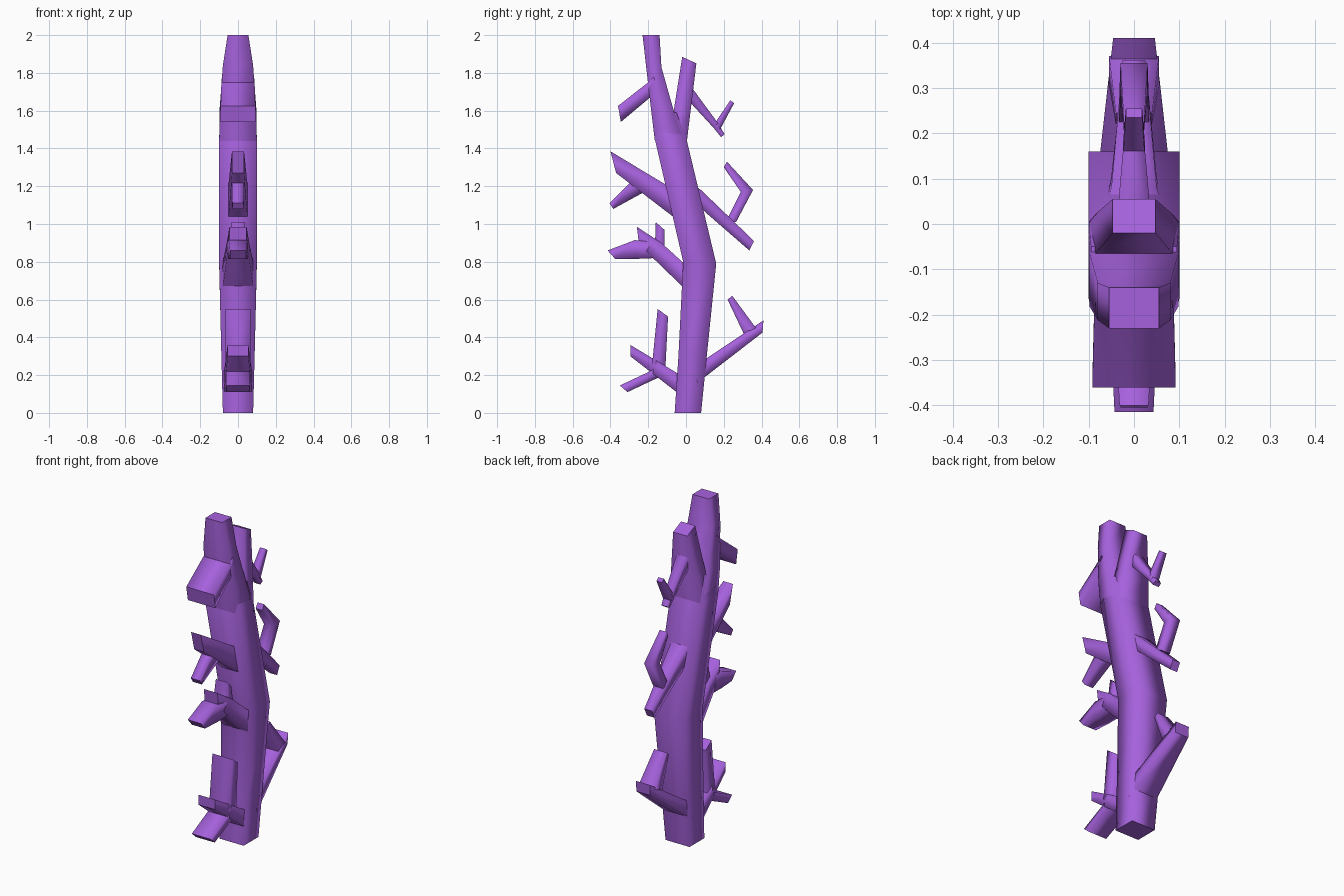
import bpy, bmesh

purple = bpy.data.materials.new("purple_bark")
purple.diffuse_color = (0.38, 0.12, 0.72, 1)


def limb(name, sections):
    """Four-sided limb; each section is (front y, z, back y, z, half depth in x)."""
    bm = bmesh.new()
    rings = []
    for y1, z1, y2, z2, h in sections:
        rings.append([bm.verts.new(p) for p in
                      ((-h, y1, z1), (h, y1, z1), (h, y2, z2), (-h, y2, z2))])
    for a, b in zip(rings, rings[1:]):
        for i in range(4):
            j = (i + 1) % 4
            bm.faces.new((a[i], a[j], b[j], b[i])).smooth = True
    bm.faces.new(rings[0])
    bm.faces.new(rings[-1])
    bmesh.ops.recalc_face_normals(bm, faces=bm.faces)
    me = bpy.data.meshes.new(name)
    bm.to_mesh(me)
    bm.free()
    me.materials.append(purple)
    ob = bpy.data.objects.new(name, me)
    bpy.context.collection.objects.link(ob)


# Trunk and its two forks
limb("trunk", [(-0.06, 0, 0.08, 0, 0.08), (-0.04, 0.3, 0.11, 0.3, 0.088),
               (-0.015, 0.8, 0.16, 0.79, 0.1), (-0.165, 1.45, 0.005, 1.44, 0.1),
               (-0.085, 1.59, -0.05, 1.59, 0.095)])
limb("front_fork", [(-0.165, 1.44, -0.02, 1.46, 0.099), (-0.182, 1.58, -0.065, 1.6, 0.098),
                    (-0.212, 1.84, -0.13, 1.83, 0.08), (-0.23, 2, -0.14, 2, 0.055)])
limb("back_fork", [(-0.12, 1.45, 0.005, 1.44, 0.099), (-0.065, 1.6, 0.022, 1.58, 0.085),
                   (-0.02, 1.885, 0.055, 1.85, 0.047)])

# Top branches
limb("top_front_branch", [(-0.17, 1.78, -0.15, 1.68, 0.085), (-0.2, 1.75, -0.19, 1.67, 0.088),
                          (-0.36, 1.625, -0.345, 1.54, 0.092)])
limb("top_back_branch", [(0.0, 1.67, 0.02, 1.75, 0.04), (0.03, 1.635, 0.04, 1.71, 0.035),
                         (0.145, 1.51, 0.165, 1.54, 0.024), (0.185, 1.46, 0.205, 1.475, 0.02)])
limb("top_back_twig", [(0.15, 1.53, 0.18, 1.5, 0.024), (0.235, 1.655, 0.255, 1.64, 0.018)])

# Middle branches
limb("middle_front_branch", [(0.0, 1.14, -0.02, 1.01, 0.06), (-0.11, 1.21, -0.07, 1.04, 0.05),
                             (-0.40, 1.385, -0.37, 1.27, 0.032)])
limb("middle_front_twig", [(-0.29, 1.225, -0.22, 1.17, 0.033), (-0.405, 1.11, -0.385, 1.08, 0.03)])
limb("middle_back_branch", [(0.03, 1.13, 0.05, 1.2, 0.06), (0.105, 1.06, 0.08, 1.18, 0.05),
                            (0.335, 0.86, 0.36, 0.91, 0.025)])
limb("middle_back_twig", [(0.215, 1.02, 0.265, 1.01, 0.033), (0.29, 1.17, 0.355, 1.18, 0.03),
                          (0.2, 1.30, 0.217, 1.33, 0.022)])

# Lower middle branch
limb("low_front_branch", [(0.03, 0.79, 0.0, 0.65, 0.085), (-0.02, 0.8, -0.02, 0.67, 0.08),
                          (-0.13, 0.9, -0.17, 0.815, 0.06), (-0.26, 0.985, -0.25, 0.9, 0.045)])
limb("low_front_twig", [(-0.15, 0.9, -0.15, 0.82, 0.055), (-0.27, 0.915, -0.27, 0.815, 0.05),
                        (-0.415, 0.86, -0.375, 0.815, 0.043)])
limb("low_front_spike", [(-0.165, 0.87, -0.115, 0.87, 0.05), (-0.16, 1.01, -0.115, 0.97, 0.035)])

# Bottom branches
limb("bottom_back_branch", [(0.04, 0.24, 0.06, 0.16, 0.085), (0.11, 0.29, 0.1, 0.19, 0.08),
                            (0.41, 0.49, 0.405, 0.425, 0.046)])
limb("bottom_back_twig", [(0.305, 0.42, 0.37, 0.45, 0.055), (0.22, 0.60, 0.245, 0.62, 0.04)])
limb("bottom_front_branch", [(0.02, 0.17, 0.0, 0.07, 0.078), (-0.045, 0.21, -0.05, 0.11, 0.075),
                             (-0.295, 0.36, -0.295, 0.3, 0.055)])
limb("bottom_front_twig", [(-0.17, 0.23, -0.14, 0.19, 0.065), (-0.35, 0.145, -0.31, 0.11, 0.062)])
limb("bottom_front_shoot", [(-0.18, 0.25, -0.11, 0.22, 0.066), (-0.15, 0.55, -0.095, 0.51, 0.065)])
